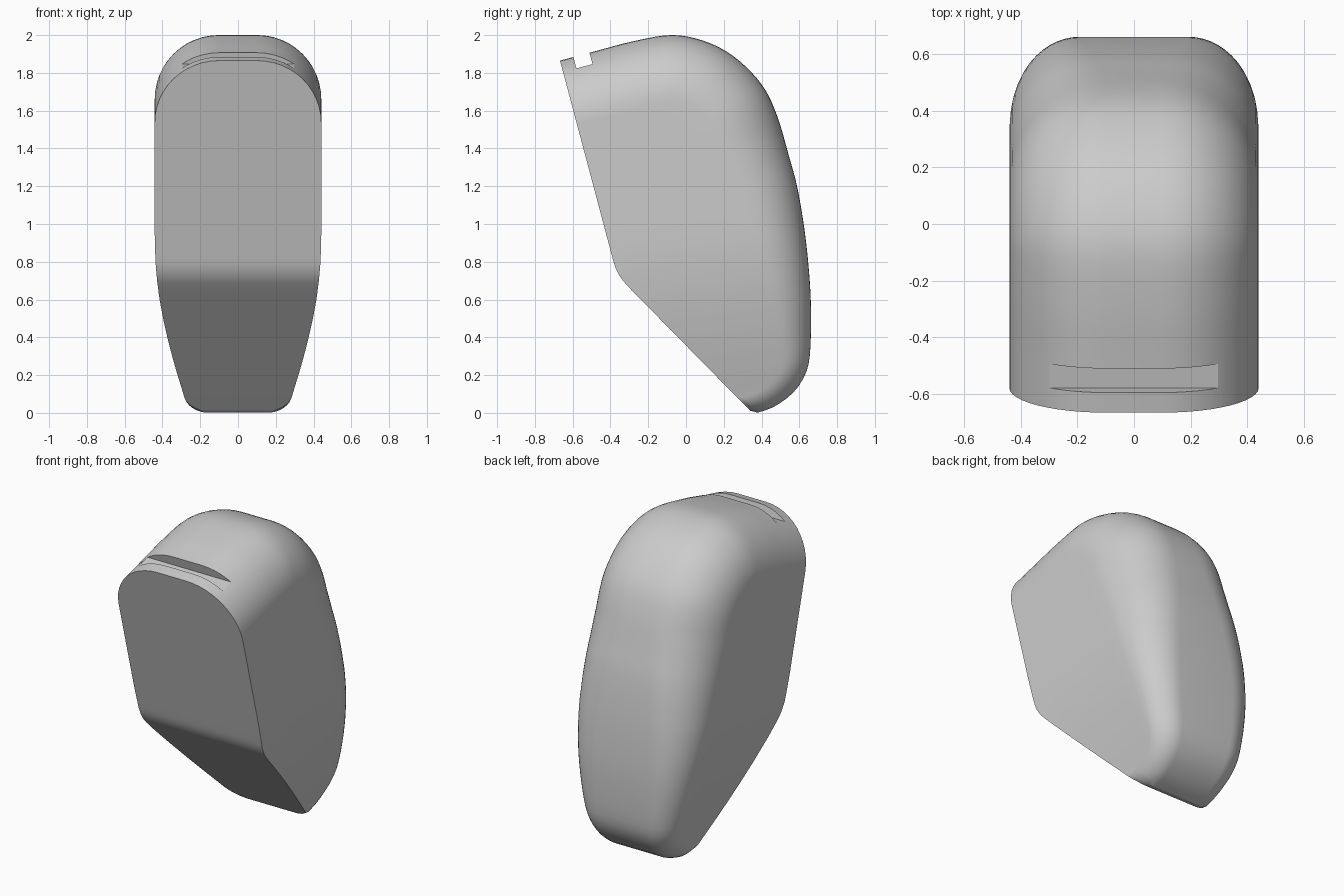
import bpy, bmesh, math
from mathutils import Vector

cube = bpy.data.objects.get("Cube")
if cube:
    bpy.data.objects.remove(cube, do_unlink=True)

ROWS, ARC, WALL = 72, 12, 8
TILT = math.radians(14.9)


def interp(table, v):
    """Piecewise linear lookup."""
    if v <= table[0][0]:
        return table[0][1]
    for (a, fa), (b, fb) in zip(table, table[1:]):
        if v <= b:
            return fa + (fb - fa) * (v - a) / (b - a)
    return table[-1][1]


def spline(points, steps=14):
    """Catmull-Rom curve through the points."""
    p = [Vector(q) for q in points]
    p = [2 * p[0] - p[1]] + p + [2 * p[-1] - p[-2]]
    out = []
    for a, b, c, d in zip(p, p[1:], p[2:], p[3:]):
        for i in range(steps):
            t = i / steps
            out.append(0.5 * (2 * b + (c - a) * t + (2 * a - 5 * b + 4 * c - d) * t * t
                              + (3 * b - a - 3 * c + d) * t ** 3))
    return out + [p[-2]]


def resample(pts, count):
    """Even spacing along a polyline."""
    dist = [0.0]
    for a, b in zip(pts, pts[1:]):
        dist.append(dist[-1] + (b - a).length)
    out, j = [], 0
    for i in range(count + 1):
        s = dist[-1] * i / count
        while j < len(pts) - 2 and dist[j + 1] < s:
            j += 1
        out.append(pts[j].lerp(pts[j + 1], (s - dist[j]) / (dist[j + 1] - dist[j])))
    return out


# Side profile (y, z): over the top, down the back, to the bottom tip
outline = resample(spline([
    (-.667, 1.865), (-.48, 1.915), (-.29, 1.965), (-.09, 2.0), (.06, 1.98), (.2, 1.922),
    (.32, 1.83), (.42, 1.71), (.487, 1.56), (.545, 1.36), (.59, 1.19), (.63, .95),
    (.655, .7), (.662, .5), (.655, .3), (.63, .2), (.57, .11), (.48, .04),
    (.4, .007), (.36, 0), (.34, .012)]), ROWS)

# Edge rounding by height, and half width by sloped height
radius = [(0, .1), (.3, .15), (.6, .2), (1, .27), (1.5, .34)]
half = [(-.05, .26), (.07, .29), (.18, .32), (.29, .348), (.4, .373), (.51, .395),
        (.63, .415), (.74, .428), (.85, .437), (1, .441)]


def width(p):
    return interp(half, p.y - 0.13 * p.x)


# Inward directions: the first and last ribs lie in the front planes
top_in = Vector((math.sin(TILT), -math.cos(TILT)))
tip_in = Vector((-.705, .709))
inward = []
for k in range(ROWS + 1):
    t = outline[min(k + 1, ROWS)] - outline[max(k - 1, 0)]
    n = Vector((t.y, -t.x)).normalized()
    u = k / ROWS
    if u > 0.88:
        n = n.lerp(tip_in, (u - 0.88) / 0.12).normalized()
    inward.append(n)
inward[0], inward[-1] = top_in, tip_in
radii = [interp(radius, p.y) for p in outline]
radii[0] = .34

# Front profile: flat face, rounded chin, sloped underside
start = outline[0] + inward[0] * radii[0]
end = outline[-1] + inward[-1] * radii[-1]
chin = spline([(-.389, .82), (-.372, .765), (-.343, .712), (-.296, .658)], 5)
front = resample([start] + chin + [end], ROWS)

# Shell: each rib runs from the front edge, along the wall, round the corner
bm = bmesh.new()
rows = []
for p, n, r, s in zip(outline, inward, radii, front):
    side = []
    c = p + n * r
    for i in range(WALL):
        q = s.lerp(c, i / WALL)
        side.append((width(q), q))
    for i in range(ARC + 1):
        a = math.pi / 2 * i / ARC
        q = p + n * r * (1 - math.sin(a))
        side.append((width(q) - r * (1 - math.cos(a)), q))
    row = [(x, q) for x, q in side] + [(-x, q) for x, q in reversed(side)]
    rows.append([bm.verts.new((x, q.x, q.y)) for x, q in row])
for a, b in zip(rows, rows[1:]):
    m = len(a)
    for i in range(m):
        j = (i + 1) % m
        bm.faces.new((a[i], a[j], b[j], b[i]))
# Flat caps at the top of the front face and at the bottom tip
bm.faces.new(rows[0][WALL:-WALL])
bm.faces.new(rows[-1][WALL:-WALL])
bmesh.ops.remove_doubles(bm, verts=bm.verts[:], dist=1e-5)
bmesh.ops.dissolve_degenerate(bm, edges=bm.edges[:], dist=1e-5)
bmesh.ops.recalc_face_normals(bm, faces=bm.faces[:])
mesh = bpy.data.meshes.new("shell")
bm.to_mesh(mesh)
bm.free()
shell = bpy.data.objects.new("shell", mesh)
bpy.context.collection.objects.link(shell)

# Material
grey = bpy.data.materials.new("plain grey")
grey.use_nodes = True
grey.diffuse_color = (.6, .6, .6, 1)
grey.node_tree.nodes["Principled BSDF"].inputs["Base Color"].default_value = (.6, .6, .6, 1)
mesh.materials.append(grey)

# Slot across the top, just behind the front edge
bpy.ops.mesh.primitive_cube_add(size=1, location=(0, -.576, 1.98), rotation=(TILT, 0, 0))
cutter = bpy.context.object
cutter.name = "slot_cutter"
cutter.scale = (.8, .088, .3)
cutter.hide_render = True
cutter.data.materials.append(grey)

bpy.ops.object.select_all(action='DESELECT')
shell.select_set(True)
bpy.context.view_layer.objects.active = shell
mod = shell.modifiers.new("slot", 'BOOLEAN')
mod.operation = 'DIFFERENCE'
mod.solver = 'EXACT'
mod.object = cutter
bpy.ops.object.modifier_apply(modifier=mod.name)
bpy.data.objects.remove(cutter, do_unlink=True)
bpy.ops.object.shade_smooth_by_angle(angle=math.radians(30))
